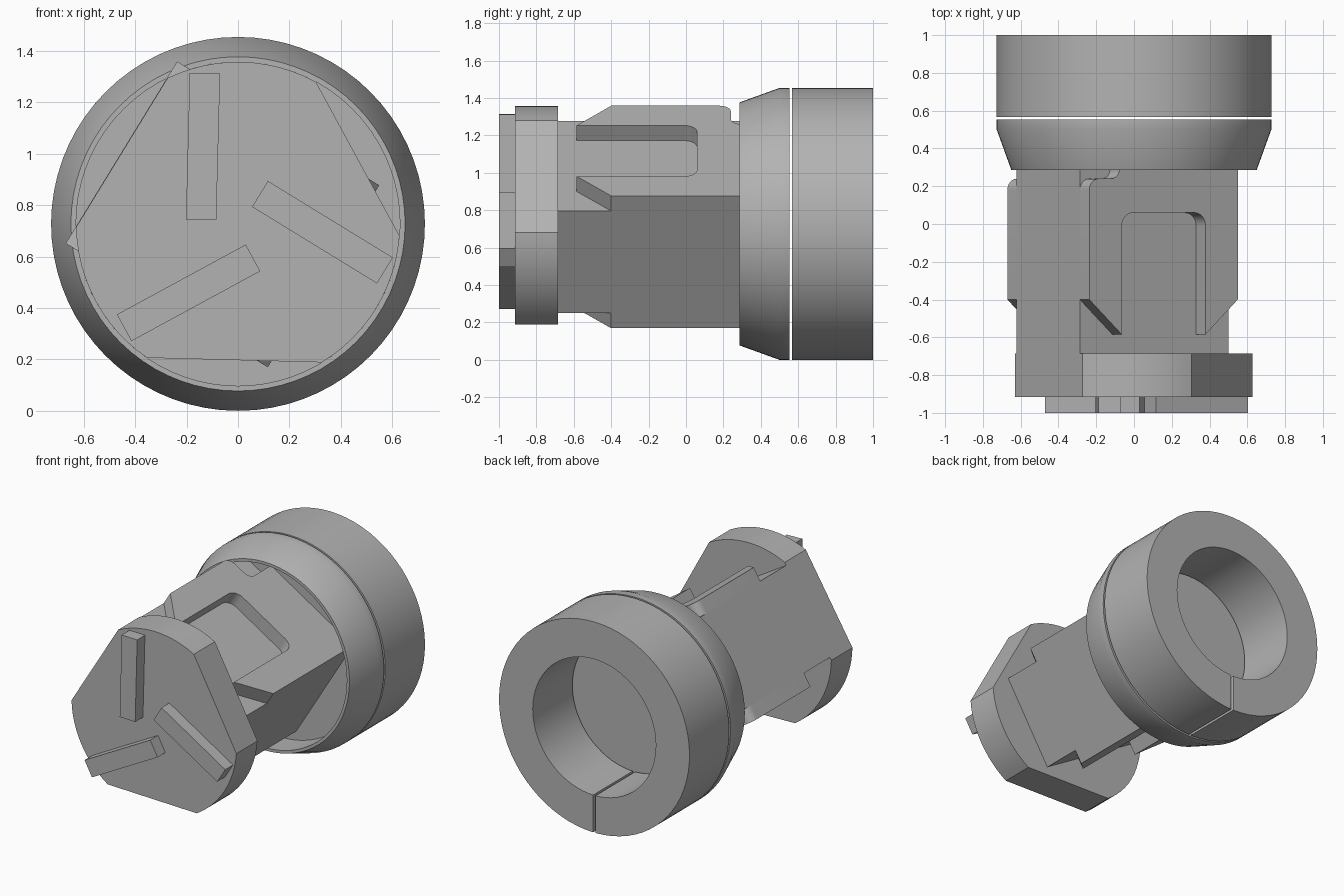
import bpy, bmesh
from math import radians, degrees, sin, cos, asin, acos, tau
from mathutils import Vector, Matrix

if "Cube" in bpy.data.objects:
    bpy.data.objects.remove(bpy.data.objects["Cube"])

CENTRE = Vector((0, 0, 0.727))   # the main axis runs along y at this height
R = 0.727                        # outer radius
TILT = 28.5                      # direction of the first flat, in degrees

grey = bpy.data.materials.new("plain grey")
grey.use_nodes = True
colour = (0.45, 0.45, 0.45, 1)
grey.diffuse_color = colour
grey.node_tree.nodes["Principled BSDF"].inputs["Base Color"].default_value = colour


def finish(name, bm):
    bmesh.ops.remove_doubles(bm, verts=bm.verts, dist=1e-5)
    bmesh.ops.recalc_face_normals(bm, faces=bm.faces)
    mesh = bpy.data.meshes.new(name)
    bm.to_mesh(mesh)
    bm.free()
    obj = bpy.data.objects.new(name, mesh)
    bpy.context.collection.objects.link(obj)
    mesh.materials.append(grey)
    bpy.ops.object.select_all(action='DESELECT')
    obj.select_set(True)
    bpy.context.view_layer.objects.active = obj
    bpy.ops.object.shade_smooth_by_angle(angle=radians(30))
    return obj


def prism(name, outline, a, b, d, lo, hi):
    """Extrude a flat outline on axes a, b along axis d from lo to hi."""
    bm = bmesh.new()
    base = [bm.verts.new(CENTRE + a * p[0] + b * p[1] + d * lo) for p in outline]
    face = bm.faces.new(base)
    side = bmesh.ops.extrude_face_region(bm, geom=[face])
    moved = [g for g in side["geom"] if isinstance(g, bmesh.types.BMVert)]
    bmesh.ops.translate(bm, verts=moved, vec=d * (hi - lo))
    return finish(name, bm)


def arc(r, start, end, steps):
    angles = [radians(start + (end - start) * i / steps) for i in range(steps + 1)]
    return [(r * cos(t), r * sin(t)) for t in angles]


def rounded(points, steps=8):
    """Outline with right-angle corners (x, y, radius) turned into arcs."""
    out = []
    for i, (x, y, r) in enumerate(points):
        p = Vector((x, y))
        if not r:
            out.append(p)
            continue
        before = (Vector(points[i - 1][:2]) - p).normalized() * r
        after = (Vector(points[(i + 1) % len(points)][:2]) - p).normalized() * r
        mid = p + before + after
        for k in range(steps + 1):
            t = radians(90 * k / steps)
            out.append(mid - after * cos(t) - before * sin(t))
    return out


X, Y, Z = Vector((1, 0, 0)), Vector((0, 1, 0)), Vector((0, 0, 1))

# Rear ring with a narrow slot at the bottom
HOLE, SLOT = 0.47, 0.009
d_out, d_in = degrees(asin(SLOT / R)), degrees(asin(SLOT / HOLE))
ring = arc(R, -90 + d_out, 270 - d_out, 72) + arc(HOLE, 270 - d_in, -90 + d_in, 72)
prism("rear_ring", ring, X, Z, Y, 0.567, 1.0)

# Conical collar, hollow at the front
FLOOR, BACK = 0.47, 0.553
profile = [(0, FLOOR), (0.63, FLOOR), (0.63, 0.287), (0.65, 0.287),
           (R, 0.5), (R, BACK), (0, BACK)]
bm = bmesh.new()
verts = [bm.verts.new(CENTRE + X * r + Y * y) for r, y in profile]
edges = [bm.edges.new(pair) for pair in zip(verts, verts[1:])]
bmesh.ops.spin(bm, geom=verts + edges, cent=CENTRE, axis=Y, angle=tau, steps=72)
finish("collar", bm)

# Body core, a tilted box between flange and collar
turn = radians(TILT + 120)
U = Vector((cos(turn), 0, sin(turn)))
V = Vector((-sin(turn), 0, cos(turn)))
LOW, HIGH, CORE, OUTER = -0.39, 0.532, 0.32, 0.415
box = [(LOW, -CORE), (HIGH, -CORE), (HIGH, CORE), (LOW, CORE)]
prism("body_core", box, U, V, Y, -0.7, FLOOR)

# Side plates with a U-shaped opening, clipped front tips and a rear notch
plate = rounded([
    (LOW, -0.4, 0), (LOW, FLOOR, 0), (0.345, FLOOR, 0),
    (0.345, 0.24, 0.05), (HIGH, 0.24, 0.06), (HIGH, -0.4, 0),
    (0.33, -0.585, 0), (0.33, 0.06, 0.07), (-0.19, 0.06, 0.07), (-0.19, -0.585, 0)])
for name, side in (("upper_plate", -V), ("lower_plate", V)):
    prism(name, plate, U, Y, side, CORE, OUTER)

# Front flange: a disc with three flats
RIM, FLAT = 0.63, 0.53
half = degrees(acos(FLAT / RIM))
flange = []
for k in range(3):
    flange += arc(RIM, TILT + 120 * k + half, TILT + 120 * (k + 1) - half, 12)
prism("front_flange", flange, X, Z, Y, -0.915, -0.685)

# Three raised bars on the front of the flange
for k in range(3):
    spin = Matrix.Rotation(radians(120 * k + 1.5), 3, 'Y')
    bar = [(-0.203, 0.012), (-0.085, 0.012), (-0.085, 0.582), (-0.203, 0.582)]
    prism("front_bar_%d" % (k + 1), bar, spin @ X, spin @ Z, Y, -1.0, -0.91)
